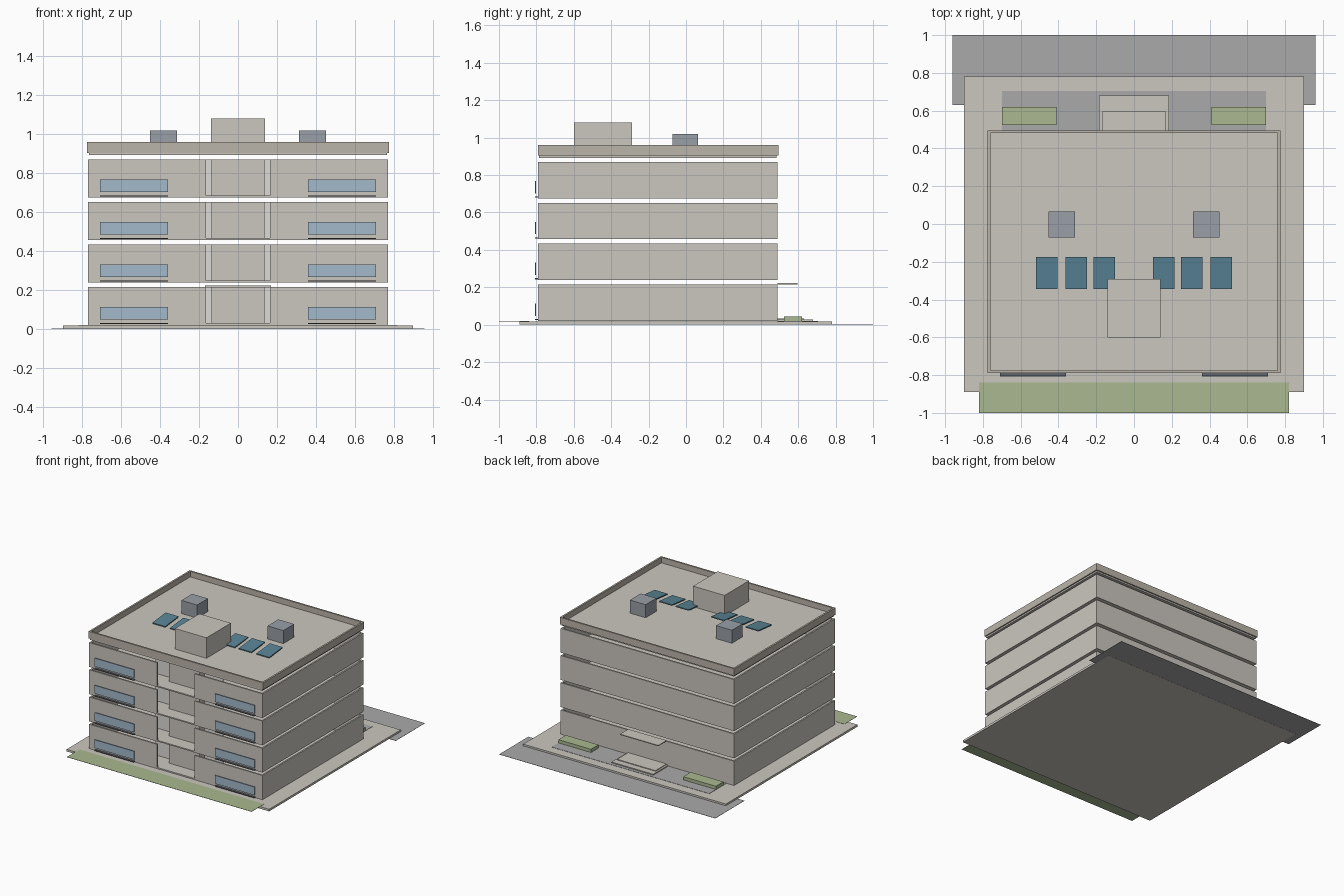
import bpy, bmesh
from mathutils import Matrix

if "Cube" in bpy.data.objects:
    bpy.data.objects.remove(bpy.data.objects["Cube"])

def mat(name, rgb):
    m = bpy.data.materials.new(name)
    m.diffuse_color = (*rgb, 1)
    m.use_nodes = True
    m.node_tree.nodes["Principled BSDF"].inputs["Base Color"].default_value = m.diffuse_color
    return m

STONE = mat("stone", (.60, .57, .52))
LIGHT = mat("light_panel", (.72, .71, .68))
PARAPET = mat("parapet_stone", (.50, .46, .40))
GLASS = mat("rail_glass", (.37, .49, .60))
SOLAR = mat("solar_blue", (.10, .23, .30))
METAL = mat("unit_metal", (.32, .35, .39))
GREEN = mat("grass", (.40, .48, .28))
ASPHALT = mat("asphalt", (.40, .40, .41))
DARK = mat("dark_sill", (.12, .13, .15))

def boxes(name, items, material):
    """One object made of boxes given as (x0, x1, y0, y1, z0, z1)."""
    bm = bmesh.new()
    for x0, x1, y0, y1, z0, z1 in items:
        m = (Matrix.Translation(((x0 + x1) / 2, (y0 + y1) / 2, (z0 + z1) / 2))
             @ Matrix.Diagonal((x1 - x0, y1 - y0, z1 - z0, 1)))
        bmesh.ops.create_cube(bm, size=1, matrix=m)
    me = bpy.data.meshes.new(name)
    bm.to_mesh(me)
    bm.free()
    ob = bpy.data.objects.new(name, me)
    bpy.context.collection.objects.link(ob)
    me.materials.append(material)
    return ob

def pair(x0, x1, *rest):
    """A box and its mirror image across x = 0."""
    return [(x0, x1, *rest), (-x1, -x0, *rest)]

# Ground: plinth, road, lawn, rear pavement
boxes("plinth", [(-.9, .9, -.89, .78, 0, .017)], STONE)
boxes("road", [(-.96, .96, .63, 1.0, .001, .003)], ASPHALT)
boxes("front_lawn", [(-.82, .82, -1.0, -.84, .017, .019)], GREEN)
boxes("rear_pavement", [(-.7, .7, .49, .705, .017, .019)], ASPHALT)
boxes("planters", pair(.41, .7, .525, .62, .018, .045), GREEN)

# Rear entrance steps and canopy
boxes("entrance_steps", [(-.185, .185, .49, .68, .018, .027),
                         (-.17, .17, .49, .63, .027, .033)], STONE)
boxes("entrance_canopy", [(-.17, .17, .49, .595, .215, .222)], STONE)

# Storeys: floor plate, wall ring open at front centre, stair core, balconies
W, F, B, T = .77, -.79, .49, .012
for i in range(4):
    z = .02 + i * .2185
    top = z + .195
    walls = [(-W, W, F, B, z, z + .01), (-W, W, B - T, B, z + .01, top)]
    walls += pair(W - T, W, F, B - T, z + .01, top)
    walls += pair(.165, W - T, F, F + T, z + .01, top)
    boxes(f"storey_{i + 1}", walls, STONE)
    boxes(f"stair_core_{i + 1}", [(-.135, .135, -.68, -.29, z + .01, top)], STONE)
    boxes(f"lobby_panels_{i + 1}",
          pair(.135, .30, -.62, -.61, z + .01, z + .14)
          + pair(.135, .30, -.625, -.605, z + .14, top), LIGHT)
    boxes(f"balcony_rails_{i + 1}", pair(.36, .71, -.807, -.801, z + .027, z + .093), GLASS)
    boxes(f"balcony_sills_{i + 1}", pair(.36, .71, -.807, F, z + .004, z + .01), DARK)

# Roof deck and parapet
boxes("roof_deck", [(-.765, .765, -.785, .485, .892, .915)], STONE)
P = .775
boxes("parapet", pair(P - .014, P, -.79, .495, .904, .96)
      + [(-P + .014, P - .014, -.79, -.776, .904, .96),
         (-P + .014, P - .014, .481, .495, .904, .96)], PARAPET)

# Rooftop equipment
boxes("stair_penthouse", [(-.14, .14, -.6, -.29, .915, 1.08)], STONE)
boxes("air_units", pair(.313, .453, -.072, .065, .915, 1.02), METAL)
for k, x in enumerate((.1575, .305, .4625)):
    for s in (-1, 1):
        ob = boxes(f"solar_panel_{k}_{'left' if s < 0 else 'right'}",
                   [(-.057, .057, -.085, .085, -.004, .004)], SOLAR)
        ob.location = (s * x, -.26, .932)
        ob.rotation_euler.x = .1
